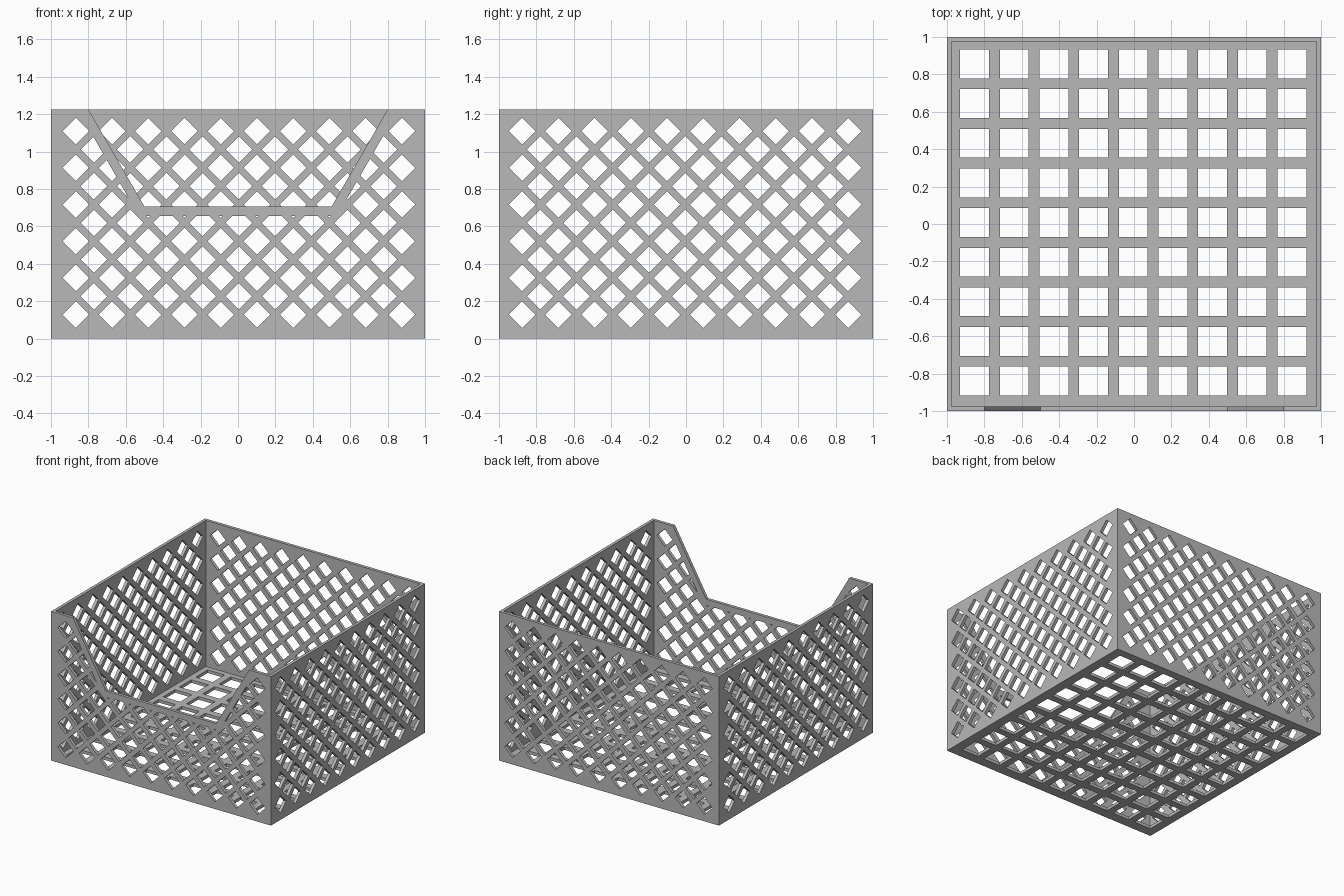
import bpy, bmesh

default = bpy.data.objects.get("Cube")
if default:
    bpy.data.objects.remove(default, do_unlink=True)

HEIGHT, WALL = 1.225, 0.025
PITCH_U, PITCH_V, DIAG = 0.1937, 0.1962, 0.0712

# Plain grey plastic
grey = bpy.data.materials.new("grey plastic")
grey.use_nodes = True
colour = (0.48, 0.48, 0.48, 1)
grey.diffuse_color = colour
grey.node_tree.nodes["Principled BSDF"].inputs["Base Color"].default_value = colour


def prisms(name, outlines, axis, lo, hi):
    """One object holding a straight prism along the axis for each outline."""
    place = {"X": lambda u, v, d: (d, u, v),
             "Y": lambda u, v, d: (u, d, v),
             "Z": lambda u, v, d: (u, v, d)}[axis]
    bm = bmesh.new()
    for pts in outlines:
        a = [bm.verts.new(place(u, v, lo)) for u, v in pts]
        b = [bm.verts.new(place(u, v, hi)) for u, v in pts]
        bm.faces.new(a)
        bm.faces.new(b[::-1])
        for i in range(len(pts)):
            j = (i + 1) % len(pts)
            bm.faces.new((a[i], b[i], b[j], a[j]))
    bmesh.ops.recalc_face_normals(bm, faces=bm.faces)
    mesh = bpy.data.meshes.new(name)
    bm.to_mesh(mesh)
    bm.free()
    mesh.materials.append(grey)
    obj = bpy.data.objects.new(name, mesh)
    bpy.context.collection.objects.link(obj)
    return obj


def cut(target, cutter):
    """Subtract the cutter and throw it away."""
    cutter.hide_render = True
    mod = target.modifiers.new("cut", "BOOLEAN")
    mod.operation, mod.solver, mod.object = "DIFFERENCE", "EXACT", cutter
    bpy.context.view_layer.objects.active = target
    bpy.ops.object.modifier_apply(modifier=mod.name)
    bpy.data.objects.remove(cutter, do_unlink=True)


def rect(cu, cv, hu, hv):
    return [(cu - hu, cv - hv), (cu + hu, cv - hv), (cu + hu, cv + hv), (cu - hu, cv + hv)]


def diamonds(start):
    """Staggered diamond openings: rows of ten alternating with rows of nine."""
    out = []
    for row in range(11):
        odd = row % 2
        v = 0.128 + row * PITCH_V / 2
        for col in range(10 - odd):
            u = start + (col + odd / 2) * PITCH_U
            out.append([(u - DIAG, v), (u, v - DIAG), (u + DIAG, v), (u, v + DIAG)])
    return out


def trapezoid(bottom, half_bottom, half_top):
    top = HEIGHT + 0.1
    return [(-half_bottom, bottom), (half_bottom, bottom), (half_top, top), (-half_top, top)]


# Open box: floor and four thin walls
basket = prisms("basket", [rect(0, 0, 1, 1)], "Z", 0, HEIGHT)
inner = 1 - WALL
cut(basket, prisms("hollow", [rect(0, 0, inner, inner)], "Z", WALL, HEIGHT + 0.2))

# Square grid of openings in the floor
squares = [rect(-0.852 + 0.212 * i, -0.84 + 0.212 * j, 0.077, 0.077)
           for i in range(9) for j in range(9)]
cut(basket, prisms("floor_holes", squares, "Z", -0.1, 0.1))

# Diamond lattice in the side and back walls
for lo, hi in ((-1.1, -0.9), (0.9, 1.1)):
    cut(basket, prisms("side_holes", diamonds(-0.876), "X", lo, hi))
cut(basket, prisms("back_holes", diamonds(-0.867), "Y", 0.9, 1.1))

# Front lattice stops at a solid rim around the access notch
front_holes = prisms("front_holes", diamonds(-0.867), "Y", -1.1, -0.9)
cut(front_holes, prisms("rim_zone", [trapezoid(0.655, 0.529, 0.9154)], "Y", -1.2, -0.8))
cut(basket, front_holes)
cut(basket, prisms("notch", [trapezoid(0.705, 0.5, 0.8577)], "Y", -1.2, -0.8))

for poly in basket.data.polygons:
    poly.use_smooth = False
    poly.material_index = 0
